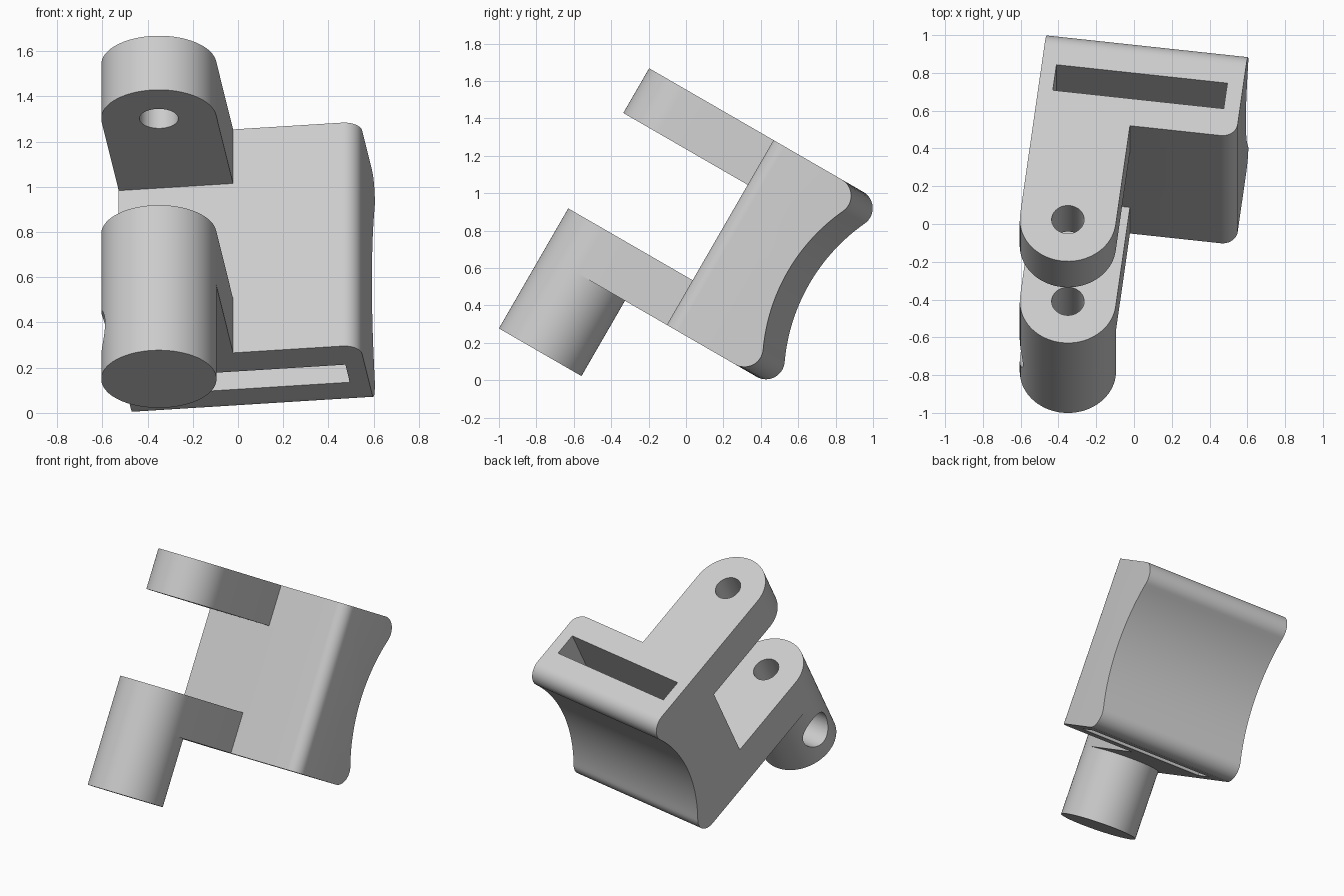
import bpy, bmesh
from math import radians, sin, cos, atan2, pi
from mathutils import Matrix, Vector

cube = bpy.data.objects.get("Cube")
if cube:
    bpy.data.objects.remove(cube)

grey = bpy.data.materials.new("plain_grey")
grey.use_nodes = True
COLOUR = (0.6, 0.6, 0.6, 1)
grey.diffuse_color = COLOUR
grey.node_tree.nodes["Principled BSDF"].inputs["Base Color"].default_value = COLOUR

# Working frame: x across, y along the arms from the pivot, z up the block
BOTTOM, TOP, ARM = 0.205, 1.346, 0.276
LEFT, RIGHT, FRONT, BACK = -0.255, 0.82, 0.61, 1.145
R_ARM, R_HOLE = 0.255, 0.086
PLACE = (Matrix.Rotation(radians(-30), 4, 'X')
         @ Matrix.Translation((-0.35, -0.75, 0))
         @ Matrix.Rotation(radians(-7.1), 4, 'Z'))


def arc(cx, cy, r, a0, a1, n):
    return [(cx + r * cos(a0 + (a1 - a0) * i / n), cy + r * sin(a0 + (a1 - a0) * i / n))
            for i in range(n + 1)]


def prism(name, outline, lo, hi, axis='Z'):
    """Extrude an outline along Z (outline is x, y) or X (outline is y, z)."""
    bm = bmesh.new()
    put = (lambda a, b: (a, b, lo)) if axis == 'Z' else (lambda a, b: (lo, a, b))
    step = Vector((0, 0, hi - lo)) if axis == 'Z' else Vector((hi - lo, 0, 0))
    face = bm.faces.new([bm.verts.new(put(a, b)) for a, b in outline])
    moved = bmesh.ops.extrude_face_region(bm, geom=[face])["geom"]
    bmesh.ops.translate(bm, vec=step,
                        verts=[v for v in moved if isinstance(v, bmesh.types.BMVert)])
    bmesh.ops.recalc_face_normals(bm, faces=bm.faces)
    mesh = bpy.data.meshes.new(name)
    bm.to_mesh(mesh)
    bm.free()
    obj = bpy.data.objects.new(name, mesh)
    obj.data.materials.append(grey)
    bpy.context.collection.objects.link(obj)
    return obj


def rect(x0, y0, x1, y1):
    return [(x0, y0), (x1, y0), (x1, y1), (x0, y1)]


def circle(cx, cy, r, n=64):
    return arc(cx, cy, r, 0, 2 * pi, n)[:-1]


def select(obj):
    bpy.ops.object.select_all(action='DESELECT')
    obj.select_set(True)
    bpy.context.view_layer.objects.active = obj


def cut(obj, *cutters):
    for cutter in cutters:
        cutter.hide_render = True
        mod = obj.modifiers.new("cut", 'BOOLEAN')
        mod.operation, mod.solver, mod.object = 'DIFFERENCE', 'EXACT', cutter
        select(obj)
        bpy.ops.object.modifier_apply(modifier=mod.name)
        bpy.data.objects.remove(cutter)


def finish(obj):
    obj.data.transform(PLACE)
    select(obj)
    bpy.ops.object.shade_smooth_by_angle(angle=radians(30))


# Block and arms: one L-shaped plan with a rounded pivot end and front corner
plan = arc(0, 0, R_ARM, pi, 2 * pi, 40)
plan += [(R_ARM, FRONT)]
plan += arc(RIGHT - 0.08, FRONT + 0.08, 0.08, -pi / 2, 0, 12)
plan += [(RIGHT, 1.25), (LEFT, 1.25)]
body = prism("bracket_body", plan, BOTTOM, TOP)

# Back: concave curve running tangent into rounded top and bottom edges
fillet, dip = 0.1, 0.105
mid = (TOP + BOTTOM) / 2
rise = TOP - fillet - mid
reach = (dip ** 2 + rise ** 2) / (2 * dip)
fy = BACK - fillet
cy = BACK - dip + reach - fillet
turn = atan2(-rise, cy - fy)
back = [(fy, TOP + 0.1)]
back += arc(fy, TOP - fillet, fillet, pi / 2, turn, 16)
back += arc(cy, mid, reach - fillet, pi + turn, pi - turn, 32)[1:-1]
back += arc(fy, BOTTOM + fillet, fillet, -turn, -pi / 2, 16)
back += [(fy, BOTTOM - 0.1), (1.6, BOTTOM - 0.1), (1.6, TOP + 0.1)]

cut(body,
    prism("back_cutter", back, LEFT - 0.2, RIGHT + 0.2, 'X'),
    prism("gap_cutter", rect(-0.4, -0.4, 0.3, FRONT), BOTTOM + ARM, TOP - ARM),
    prism("slot_cutter", rect(-0.177, 0.775, 0.735, 0.932), 0, 1.6),
    prism("pin_cutter", circle(0, 0, R_HOLE), 0, 1.6))
finish(body)

# Post under the lower arm, with a blind pin hole and a side hole
post = prism("pivot_post", circle(0, 0, R_ARM, 80), -0.26, BOTTOM)
cut(post,
    prism("post_pin_cutter", circle(0, 0, R_HOLE), -0.03, 0.4),
    prism("side_hole_cutter", circle(0, -0.03, 0.12), -0.4, 0, 'X'))
finish(post)
